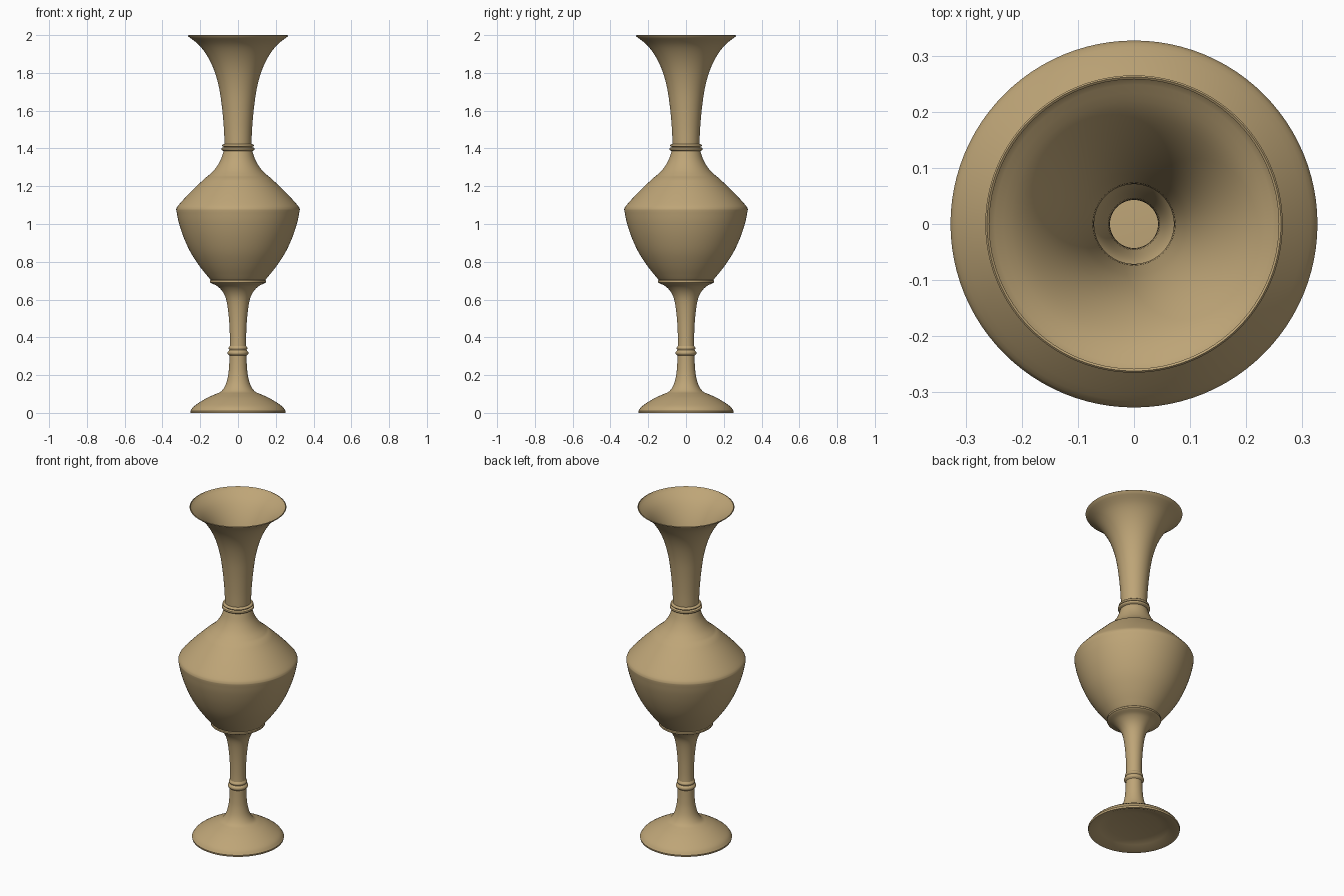
import bpy, bmesh, math
from mathutils import Vector

if "Cube" in bpy.data.objects:
    bpy.data.objects.remove(bpy.data.objects["Cube"])

SEG = 96
brass = bpy.data.materials.new("aged_brass")
brass.diffuse_color = (0.515, 0.376, 0.185, 1)
brass.use_nodes = True
brass.node_tree.nodes["Principled BSDF"].inputs["Base Color"].default_value = brass.diffuse_color


def smooth_path(pts, n=4):
    """Catmull-Rom curve through (radius, height) points."""
    p = [Vector(q) for q in pts]
    p = [2 * p[0] - p[1]] + p + [2 * p[-1] - p[-2]]
    out = []
    for i in range(1, len(p) - 2):
        a, b, c, d = p[i - 1:i + 3]
        for k in range(n):
            t = k / n
            out.append(0.5 * (2 * b + (c - a) * t + (2 * a - 5 * b + 4 * c - d) * t * t
                              + (3 * b - a - 3 * c + d) * t ** 3))
    return out + [p[-2]]


def lathe(name, path, angle=30):
    """Revolve a profile around the z axis; zero radius closes to a point."""
    bm = bmesh.new()
    rings = []
    for r, z in path:
        if r < 1e-5:
            rings.append([bm.verts.new((0, 0, z))] * SEG)
        else:
            rings.append([bm.verts.new((r * math.cos(2 * math.pi * i / SEG),
                                        r * math.sin(2 * math.pi * i / SEG), z))
                          for i in range(SEG)])
    for lo, hi in zip(rings, rings[1:]):
        for i in range(SEG):
            j = (i + 1) % SEG
            corners = dict.fromkeys((lo[i], lo[j], hi[j], hi[i]))
            bm.faces.new(list(corners))
    me = bpy.data.meshes.new(name)
    bm.to_mesh(me)
    bm.free()
    me.materials.append(brass)
    ob = bpy.data.objects.new(name, me)
    bpy.context.collection.objects.link(ob)
    bpy.ops.object.select_all(action='DESELECT')
    bpy.context.view_layer.objects.active = ob
    ob.select_set(True)
    bpy.ops.object.shade_smooth_by_angle(angle=math.radians(angle))
    return ob


# Domed foot with a shallow recess underneath
underside = [(0, 0.03), (0.14, 0.03), (0.19, 0.018), (0.235, 0.0), (0.25, 0.0)]
foot_top = smooth_path([(0.252, 0.01), (0.235, 0.033), (0.2, 0.058),
                        (0.16, 0.081), (0.125, 0.097)])
lathe("foot", underside + foot_top + [(0.118, 0.1)])

# Slender stem flaring into both the foot and the body
lower_stem = smooth_path([(0.118, 0.1), (0.088, 0.115), (0.065, 0.15), (0.052, 0.2),
                          (0.047, 0.25), (0.045, 0.305)])
upper_stem = smooth_path([(0.044, 0.333), (0.043, 0.4), (0.048, 0.5), (0.06, 0.59),
                          (0.078, 0.637), (0.108, 0.67), (0.14, 0.686)])
lathe("stem", lower_stem + upper_stem)

# Narrow bead around the stem
lathe("stem_bead", smooth_path([(0.045, 0.303), (0.054, 0.312), (0.054, 0.323),
                                (0.046, 0.333), (0.05, 0.343), (0.043, 0.355)]))

# Bowl, shoulder and upper body
lip = [(0.14, 0.686), (0.148, 0.691), (0.148, 0.7), (0.144, 0.704)]
bowl = smooth_path([(0.148, 0.708), (0.2, 0.772), (0.25, 0.848), (0.288, 0.93),
                    (0.314, 1.01), (0.327, 1.075)])
shoulder = smooth_path([(0.327, 1.078), (0.315, 1.1), (0.25, 1.17), (0.17, 1.247)])
throat = smooth_path([(0.165, 1.249), (0.125, 1.287), (0.094, 1.335), (0.075, 1.388)])
lathe("body", lip + bowl + shoulder + throat, 25)

# Double collar between body and neck
lathe("collar", smooth_path([(0.075, 1.386), (0.087, 1.393), (0.087, 1.402), (0.076, 1.407),
                             (0.083, 1.413), (0.082, 1.42), (0.071, 1.424)]))

# Trumpet neck, open at the top
neck = smooth_path([(0.071, 1.424), (0.075, 1.51), (0.085, 1.62), (0.1, 1.72),
                    (0.125, 1.81), (0.16, 1.885), (0.205, 1.946), (0.263, 1.993)])
lathe("neck", neck + [(0.265, 1.997), (0.262, 2.0), (0.258, 1.997)], 60)
